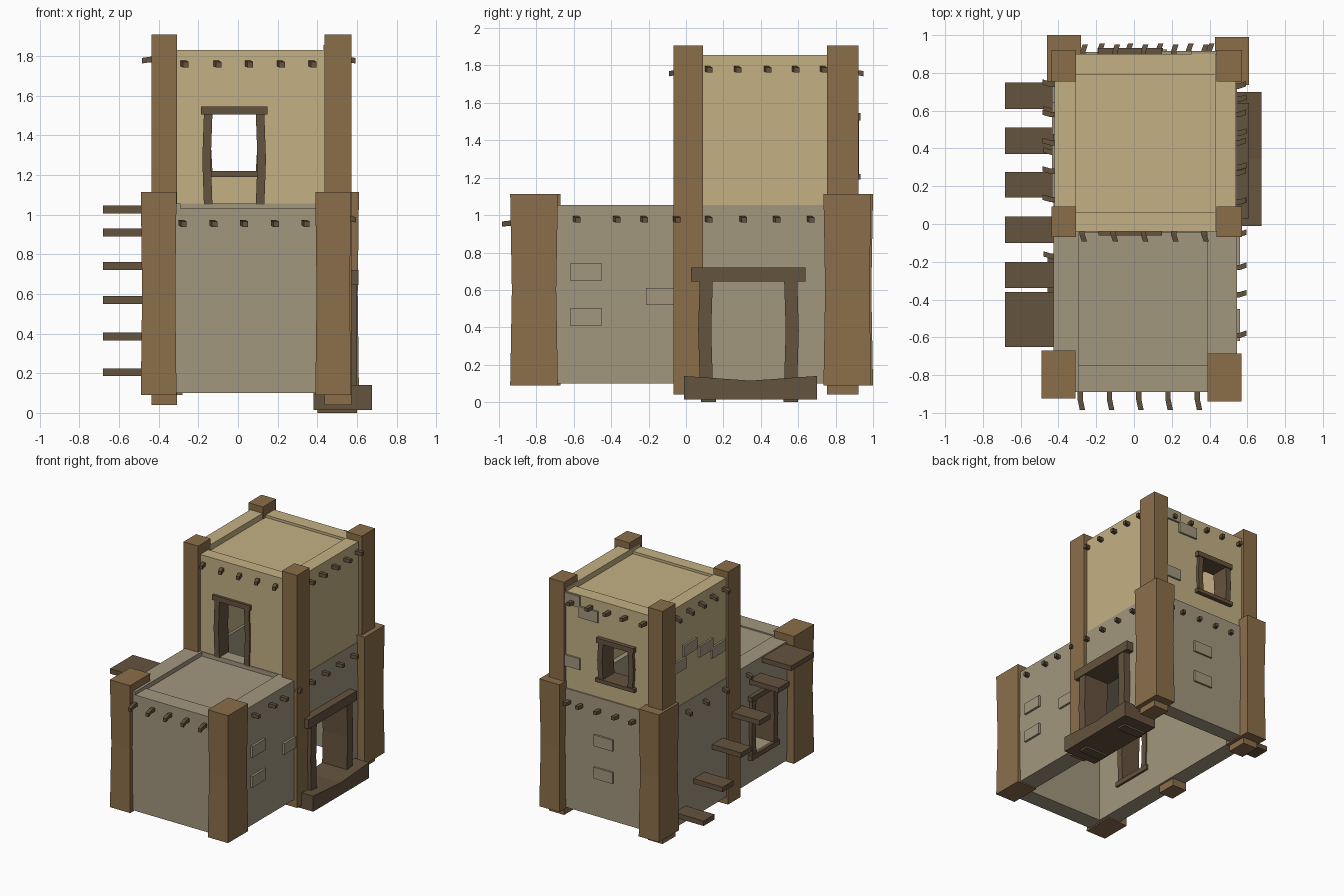
import bpy, bmesh
from mathutils import Vector

if "Cube" in bpy.data.objects:
    bpy.data.objects.remove(bpy.data.objects["Cube"])


def material(name, rgb):
    # sRGB 0-255 to linear
    lin = [((c / 255 + 0.055) / 1.055) ** 2.4 for c in rgb]
    m = bpy.data.materials.new(name)
    m.use_nodes = True
    m.diffuse_color = (*lin, 1)
    m.node_tree.nodes["Principled BSDF"].inputs["Base Color"].default_value = (*lin, 1)
    return m


TAN = material("tan plaster", (196, 176, 132))
GREY = material("grey plaster", (162, 151, 127))
BROWN = material("brown post", (139, 110, 74))
DARK = material("dark timber", (101, 83, 62))


def box(name, x, y, z, mat, shape=None, axis=2):
    """Box from ranges; shape(v, t) may move vertices, t runs 0..1 along axis."""
    lo, hi = Vector((x[0], y[0], z[0])), Vector((x[1], y[1], z[1]))
    size = hi - lo
    bm = bmesh.new()
    bmesh.ops.create_cube(bm, size=1)
    for v in bm.verts:
        v.co = lo + Vector((v.co[i] + 0.5) * size[i] for i in range(3))
    if shape:
        normal = Vector((0, 0, 0))
        normal[axis] = 1
        bmesh.ops.bisect_plane(bm, geom=bm.verts[:] + bm.edges[:] + bm.faces[:],
                               plane_co=(lo + hi) / 2, plane_no=normal)
        for v in bm.verts:
            shape(v.co, (v.co[axis] - lo[axis]) / size[axis])
    mesh = bpy.data.meshes.new(name)
    bm.to_mesh(mesh)
    bm.free()
    mesh.materials.append(mat)
    ob = bpy.data.objects.new(name, mesh)
    bpy.context.collection.objects.link(ob)
    return ob


def cut(ob, cutters):
    for ranges in cutters:
        c = box("cutter", *ranges, ob.data.materials[0])
        c.hide_render = True
        mod = ob.modifiers.new("opening", 'BOOLEAN')
        mod.operation, mod.solver, mod.object = 'DIFFERENCE', 'EXACT', c
        bpy.context.view_layer.objects.active = ob
        bpy.ops.object.modifier_apply(modifier=mod.name)
        bpy.data.objects.remove(c)


# Hollow lower storey, open underneath, with a doorway and a side window
lower = box("lower_walls", (-.425, .545), (-.89, .91), (.1, 1.055), GREY)
cut(lower, [((-.29, .39), (-.75, .79), (0, 2)),
            ((-.29, .39), (-1, -.7), (1.03, 2)),
            ((.3, .7), (.11, .56), (0, .66)),
            ((-.6, -.2), (-.5, -.22), (.33, .76))])
box("lower_roof", (-.3, .4), (-.76, .05), (.96, 1.02), GREY)
box("roof_threshold", (-.29, .39), (-.045, .06), (1.0, 1.055), GREY)

# Hollow upper storey with a doorway and a back window
upper = box("upper_walls", (-.42, .54), (-.04, .9), (1.055, 1.855), TAN)
cut(upper, [((-.31, .43), (.06, .79), (0, 1.81)),
            ((-.31, .43), (.06, .79), (1.7, 2)),
            ((-.31, .43), (-1, .1), (1.83, 2)),
            ((-.31, .43), (.75, 1), (1.83, 2)),
            ((-.14, .1), (-.5, .3), (1, 1.51)),
            ((-.14, .1), (.6, 1.2), (1.21, 1.51))])
box("upper_roof", (-.32, .44), (.05, .8), (1.74, 1.81), TAN)


# Corner posts: short ones narrow at the waist
def waisted(cx, cy):
    def shape(co, t):
        if 0.1 < t < 0.9:
            co.x = cx + (co.x - cx) * 0.93
            co.y = cy + (co.y - cy) * 0.93
    return shape


for name, x0, y0 in (("front_right", -.49, -.925), ("front_left", .39, -.94),
                     ("back_right", -.46, .745), ("back_left", .43, .735)):
    box(name + "_short_post", (x0, x0 + .18), (y0, y0 + .255), (.09, 1.113), BROWN,
        waisted(x0 + .09, y0 + .127))
for side, x in (("right", (-.437, -.307)), ("left", (.437, .572))):
    box("front_" + side + "_tall_post", x, (-.068, .092), (.04, 1.907), BROWN)
    box("back_" + side + "_tall_post", x, (.755, .922), (.04, 1.907), BROWN)


# Crooked timber frames round the openings
def crooked(axis, amount):
    def shape(co, t):
        if 0.1 < t < 0.9:
            co[axis] += amount
    return shape


def frame(name, axis, depth, span, z, post, lintel, over, sill=None):
    """Frame in a wall: axis is the direction along the wall."""
    def part(label, along, height, d, shape=None):
        x, y = (along, d) if axis == 0 else (d, along)
        box(name + label, x, y, height, DARK, shape)
    a, b = span
    part("_near_post", (a, a + post), z, depth, crooked(axis, -.008))
    part("_far_post", (b - post, b), z, depth, crooked(axis, .008))
    wide = (depth[0] - .008, depth[1] + .008)
    part("_lintel", (a - over, b + over), (z[1], z[1] + lintel), wide)
    if sill:
        part("_sill", (a - .02, b + .02), (z[0] - sill, z[0]), wide)


frame("upper_door", 0, (-.052, .07), (-.172, .133), (1.05, 1.505), .043, .04, .015)
frame("back_window", 0, (.78, .925), (-.172, .133), (1.22, 1.505), .043, .04, .015, .03)
frame("side_window", 1, (-.45, -.28), (-.52, -.2), (.33, .76), .05, .04, .02, .04)
frame("side_door", 1, (.38, .6), (.073, .595), (.12, .645), .07, .075, .045)


def dipped(co, t):
    if 0.1 < t < 0.9 and co.z > .1:
        co.z -= .025


box("door_step", (.38, .675), (-.01, .7), (.015, .14), DARK, dipped, 1)
for y in (.08, .52):
    box("step_foot", (.4, .6), (y, y + .08), (0, .02), DARK)

# Plank staircase climbing along the right-hand wall
for y0, y1, z in ((.61, .75, .205), (.37, .51, .385), (.14, .275, .57),
                  (-.1, .04, .74), (-.34, -.2, .91), (-.65, -.36, 1.025)):
    box("stair_plank", (-.682, -.4), (y0, y1), (z - .02, z + .02), DARK)


# Roof beam ends poking out of the walls, slightly bent
def beams(name, axis, wall, tip, places, z):
    out = 1 - axis

    def bent(co, t):
        if abs(co[out] - tip) < .01:
            co[axis] += .012
            co.z -= .006
    for p in places:
        along = (p - .014, p + .014)
        reach = (min(wall, tip), max(wall, tip))
        x, y = (along, reach) if axis == 0 else (reach, along)
        box(name, x, y, (z - .014, z + .014), DARK, bent, out)


beams("lower_front_beam", 0, -.87, -.985, (-.285, -.13, .025, .18, .335), .958)
beams("lower_back_beam", 0, .89, .955, (-.18, -.03, .13, .29, .4), .955)
beams("lower_left_beam", 1, .52, .595, (-.59, -.375, -.23, -.055, .115, .3, .48, .66), .98)
beams("lower_right_beam", 1, -.4, -.48, (-.17, .13, .38, .6), .98)
beams("upper_front_beam", 0, -.02, -.092, (-.275, -.11, .05, .21, .37), 1.762)
beams("upper_back_beam", 0, .88, .95, (-.27, -.1, .05, .21, .37), 1.762)
beams("upper_left_beam", 1, .52, .592, (.115, .27, .43, .58, .73), 1.782)
beams("upper_right_beam", 1, -.4, -.485, (.13, .28, .43, .58, .74), 1.782)

# Exposed bricks standing just proud of the walls
W, H = .085, .045
for y, z in ((-.535, .695), (-.535, .455), (-.13, .565)):
    box("left_brick", (.53, .562), (y - W, y + W), (z - H, z + H), GREY)
for y, z in ((.56, 1.48), (.36, 1.4), (.2, 1.33), (.7, 1.38)):
    box("right_brick", (-.435, -.41), (y - W, y + W), (z - H, z + H), GREY)
for x, z, y in ((.09, .71, .925), (.09, .45, .925), (.23, 1.7, .915),
                (.39, 1.78, .915), (.39, 1.28, .915)):
    box("back_brick", (x - W, x + W), (y - .03, y), (z - H, z + H), GREY)
